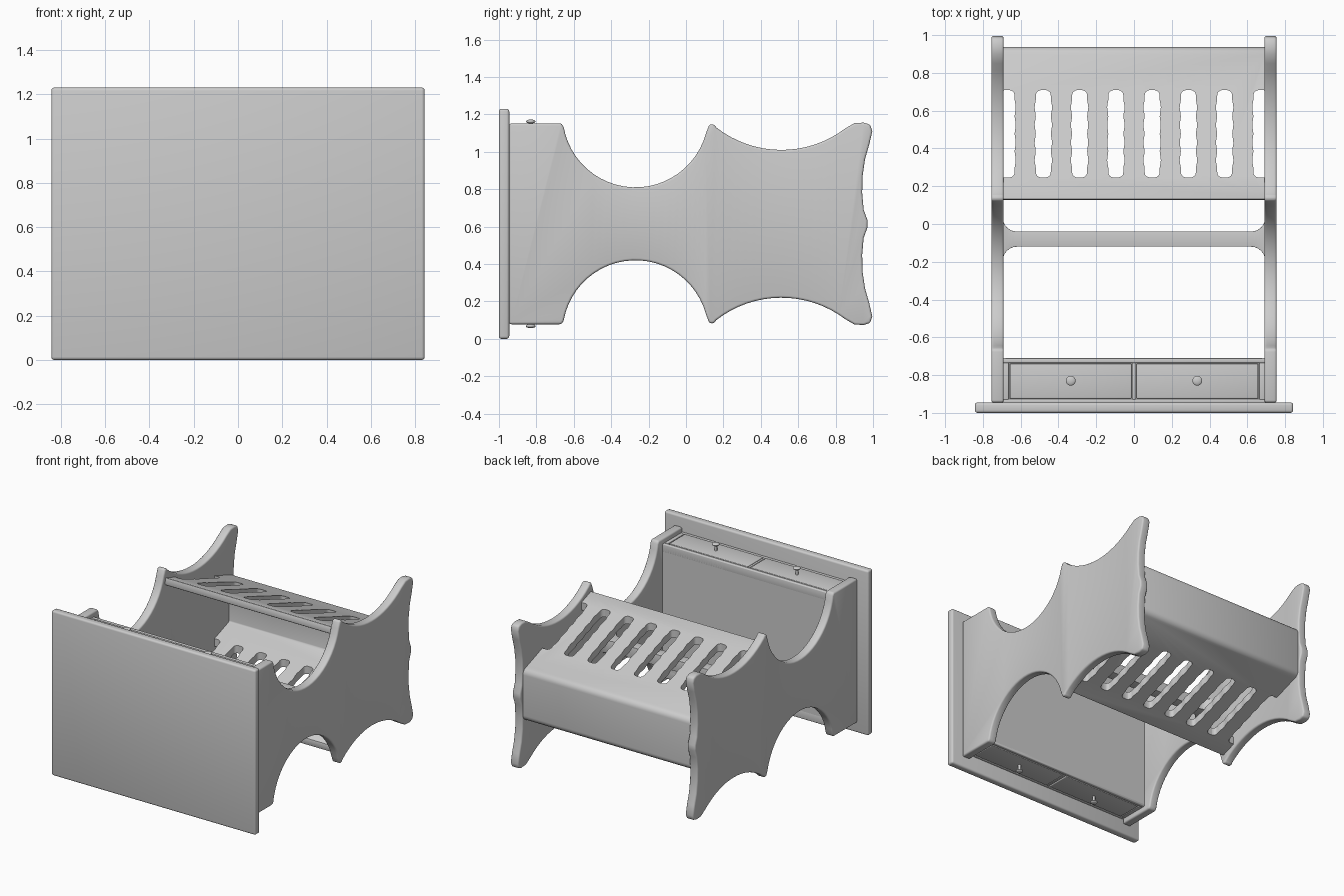
import bpy, bmesh, math
from math import sin, cos, pi, radians

if "Cube" in bpy.data.objects:
    bpy.data.objects.remove(bpy.data.objects["Cube"])

MID = 0.615  # height of the mirror plane


def finish(obj, bevel=0, seg=3):
    bpy.ops.object.select_all(action='DESELECT')
    bpy.context.view_layer.objects.active = obj
    obj.select_set(True)
    if bevel:
        m = obj.modifiers.new("Bevel", 'BEVEL')
        m.width, m.segments, m.limit_method = bevel, seg, 'ANGLE'
        m.angle_limit = radians(35)
        bpy.ops.object.modifier_apply(modifier=m.name)
    bpy.ops.object.shade_smooth_by_angle(angle=radians(35))
    return obj


def prism(name, outlines, axis, lo, hi):
    """Extrude closed outlines along X (points are y,z) or Z (points are x,y)."""
    place = (lambda p, t: (t, *p)) if axis == 'X' else (lambda p, t: (*p, t))
    bm = bmesh.new()
    for pts in outlines:
        a = [bm.verts.new(place(p, lo)) for p in pts]
        b = [bm.verts.new(place(p, hi)) for p in pts]
        bm.faces.new(a)
        bm.faces.new(b)
        for i in range(len(a)):
            j = (i + 1) % len(a)
            bm.faces.new((a[i], a[j], b[j], b[i]))
    bmesh.ops.recalc_face_normals(bm, faces=bm.faces)
    me = bpy.data.meshes.new(name)
    bm.to_mesh(me)
    bm.free()
    obj = bpy.data.objects.new(name, me)
    bpy.context.collection.objects.link(obj)
    return obj


def box(name, x, y, z, bevel=0.0):
    pts = [(x[0], y[0]), (x[1], y[0]), (x[1], y[1]), (x[0], y[1])]
    return finish(prism(name, [pts], 'Z', *z), bevel)


def arc(cx, cy, r, a0, a1, n):
    angs = [radians(a0 + (a1 - a0) * i / n) for i in range(n + 1)]
    return [(cx + r * cos(a), cy + r * sin(a)) for a in angs]


def mirrored(half):
    return half + [(y, 2 * MID - z) for y, z in reversed(half)]


# Table top, standing upright at the front
box("table_top", (-0.843, 0.843), (-1, -0.945), (0, 1.23), 0.014)

# Scalloped side panels
half = [(-0.945, 1.152), (-0.665, 1.152)]
half += arc(-0.27, 1.2, 0.39, 190, 345, 24)
half += [(0.125, 1.147), (0.15, 1.147)]
half += arc(0.51, 1.575, 0.565, 232, 307, 16)
half += [(0.90, 1.153), (0.95, 1.156), (0.985, 1.145), (0.996, 1.11), (0.98, 1.04),
         (0.957, 0.96), (0.944, 0.87), (0.942, 0.78), (0.95, 0.69), (0.97, 0.635)]
for name, x in (("left_side_panel", -0.755), ("right_side_panel", 0.69)):
    finish(prism(name, [mirrored(half)], 'X', x, x + 0.065), 0.012)

# Drawer cabinet: body, frame rails, flush drawer fronts and knobs on both faces
box("drawer_cabinet", (-0.70, 0.70), (-0.95, -0.71), (0.13, 1.10))
for face, s in (("upper", 1), ("lower", -1)):
    def zr(a, b):
        return sorted((MID + s * (a - MID), MID + s * (b - MID)))
    frame = zr(1.05, 1.114)
    box(face + "_inner_rail", (-0.70, 0.70), (-0.736, -0.71), frame, 0.006)
    box(face + "_outer_rail", (-0.70, 0.70), (-0.95, -0.927), frame, 0.006)
    box(face + "_stile", (-0.009, 0.009), (-0.93, -0.735), frame, 0.004)
    for side, k in (("left", -1), ("right", 1)):
        cx = 0.335 * k
        ends = sorted((0.663 * k, 0.70 * k))
        box(f"{face}_{side}_end_stile", ends, (-0.93, -0.735), frame, 0.004)
        box(f"{face}_{side}_drawer_front", (cx - 0.322, cx + 0.322), (-0.924, -0.739),
            zr(1.05, 1.116), 0.005)
        bpy.ops.mesh.primitive_cylinder_add(vertices=16, radius=0.01, depth=0.06,
                                            location=(cx, -0.83, MID + s * (1.135 - MID)))
        bpy.context.object.name = f"{face}_{side}_knob_stem"
        finish(bpy.context.object)
        bpy.ops.mesh.primitive_uv_sphere_add(segments=20, ring_count=10, radius=0.026,
                                             location=(cx, -0.83, MID + s * (1.162 - MID)))
        bpy.context.object.name = f"{face}_{side}_knob"
        bpy.context.object.scale.z = 0.42
        finish(bpy.context.object)

# V-shaped rack with a solid floor and slatted walls
outer = [(0.13, 1.085), (0.895, 0.812)] + arc(0.89, 0.765, 0.047, 65, 0, 5)
inner = [(0.88, 0.76), (0.125, 1.03)]
rack = mirrored(outer) + [(y, 2 * MID - z) for y, z in reversed(inner)][::1] + inner
rack_obj = finish(prism("magazine_rack", [rack], 'X', -0.70, 0.70), 0.01, 2)


def slot(cx):
    """Long, slightly wavy slot with rounded ends."""
    y0, y1, n = 0.245, 0.71, 36
    right = []
    for i in range(n + 1):
        t = 0.5 - 0.5 * cos(pi * (0.04 + 0.92 * i / n))
        end = (1 - abs(2 * t - 1) ** 16) ** 0.5
        right.append((end * (0.043 + 0.003 * cos(t * 10 * pi)), y0 + (y1 - y0) * t))
    return [(cx + w, y) for w, y in right] + [(cx - w, y) for w, y in reversed(right)]


cutter = prism("slot_cutter", [slot(0.192 * (i - 3.5)) for i in range(8)], 'Z', -0.2, 1.5)
cutter.hide_render = True
mod = rack_obj.modifiers.new("Slots", 'BOOLEAN')
mod.object, mod.operation, mod.solver = cutter, 'DIFFERENCE', 'EXACT'
bpy.context.view_layer.objects.active = rack_obj
bpy.ops.object.modifier_apply(modifier=mod.name)
bpy.data.objects.remove(cutter)
finish(rack_obj)

# Centre rail with flared ends
flare = arc(0.62, 0.035, 0.075, -90, 0, 6)
up = [(-x, y) for x, y in reversed(flare)] + flare
down = [(x, -0.16 - y) for x, y in reversed(up)]
finish(prism("centre_rail", [up + down], 'Z', MID - 0.042, MID + 0.042), 0.015)
